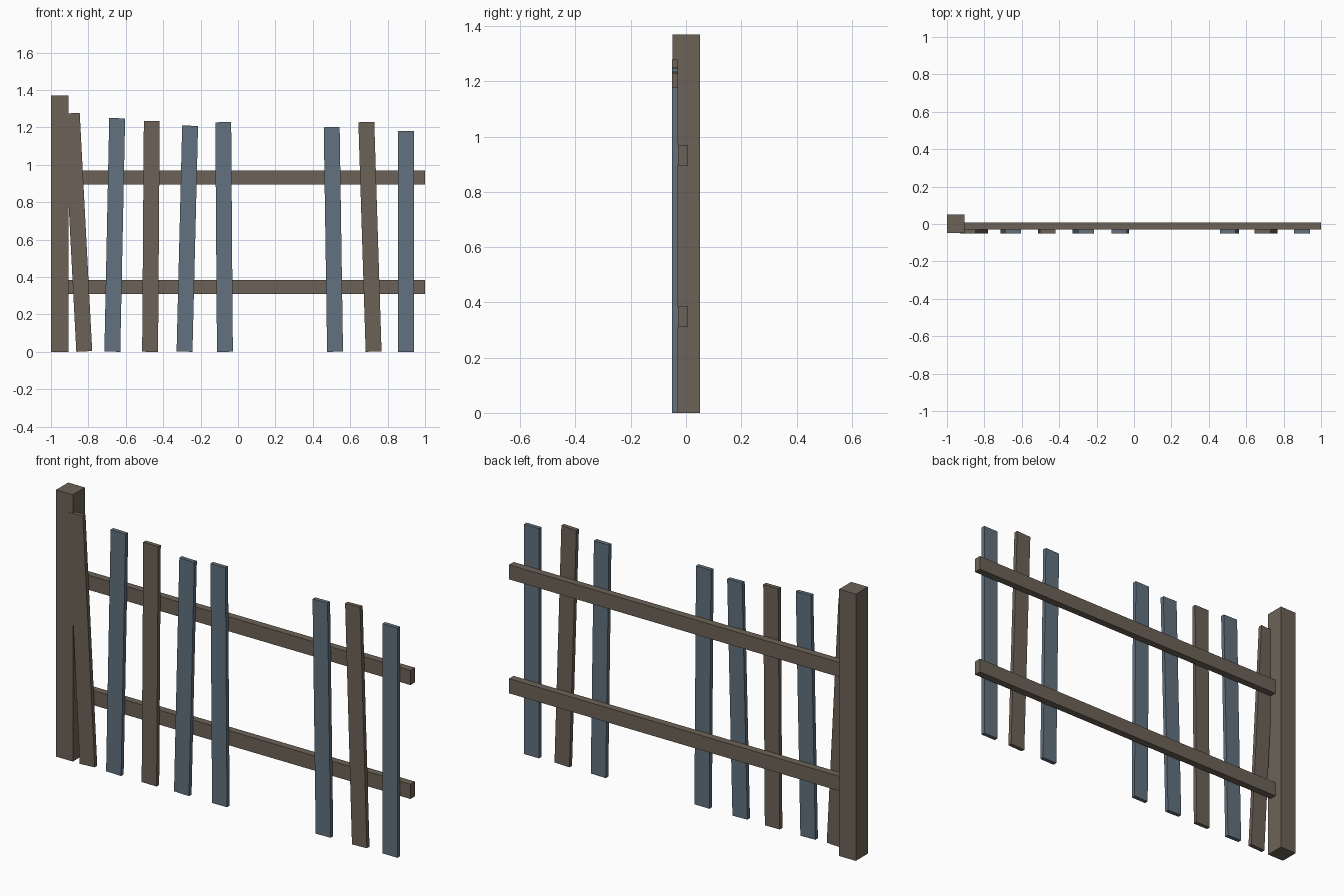
import bpy
from math import atan2, cos, sin
from mathutils import Matrix, Vector

cube = bpy.data.objects.get("Cube")
if cube:
    bpy.data.objects.remove(cube, do_unlink=True)


def make_material(name, colour):
    mat = bpy.data.materials.new(name)
    mat.use_nodes = True
    mat.diffuse_color = (*colour, 1)
    bsdf = mat.node_tree.nodes["Principled BSDF"]
    bsdf.inputs["Base Color"].default_value = (*colour, 1)
    bsdf.inputs["Roughness"].default_value = 0.9
    return mat


brown = make_material("weathered brown wood", (0.150, 0.124, 0.095))
blue = make_material("faded blue paint", (0.122, 0.165, 0.212))


def box(name, low, high, mat):
    """Box between two opposite corners."""
    low, high = Vector(low), Vector(high)
    bpy.ops.mesh.primitive_cube_add(size=1)
    obj = bpy.context.object
    obj.name = name
    obj.data.transform(Matrix.Translation((low + high) / 2) @ Matrix.Diagonal((*(high - low), 1)))
    obj.data.materials.append(mat)
    return obj


# End post
POST_EDGE = -0.905
box("end_post", (-1, -0.048, 0), (POST_EDGE, 0.05, 1.37), brown)

# Horizontal rails butting against the post
for name, z in (("lower_rail", 0.31), ("upper_rail", 0.895)):
    box(name, (POST_EDGE, -0.029, z), (1, 0.008, z + 0.075), brown)

# Leaning pickets: foot x, head x, height, material
WIDTH = 0.085
pickets = [
    (-0.822, -0.889, 1.278, brown),
    (-0.672, -0.646, 1.25, blue),
    (-0.470, -0.461, 1.235, brown),
    (-0.286, -0.256, 1.21, blue),
    (-0.070, -0.079, 1.228, blue),
    (0.519, 0.501, 1.202, blue),
    (0.725, 0.686, 1.23, brown),
    (0.898, 0.898, 1.18, blue),
]
for i, (foot, head, height, mat) in enumerate(pickets, 1):
    lean = atan2(head - foot, height)
    drop = WIDTH / 2 * abs(sin(lean))      # keeps the lowest corner on the ground
    length = (height - 2 * drop) / cos(lean)
    picket = box(f"picket_{i}", (-WIDTH / 2, -0.05, 0), (WIDTH / 2, -0.029, length), mat)
    picket.rotation_euler.y = lean
    picket.location = (foot, 0, drop)
